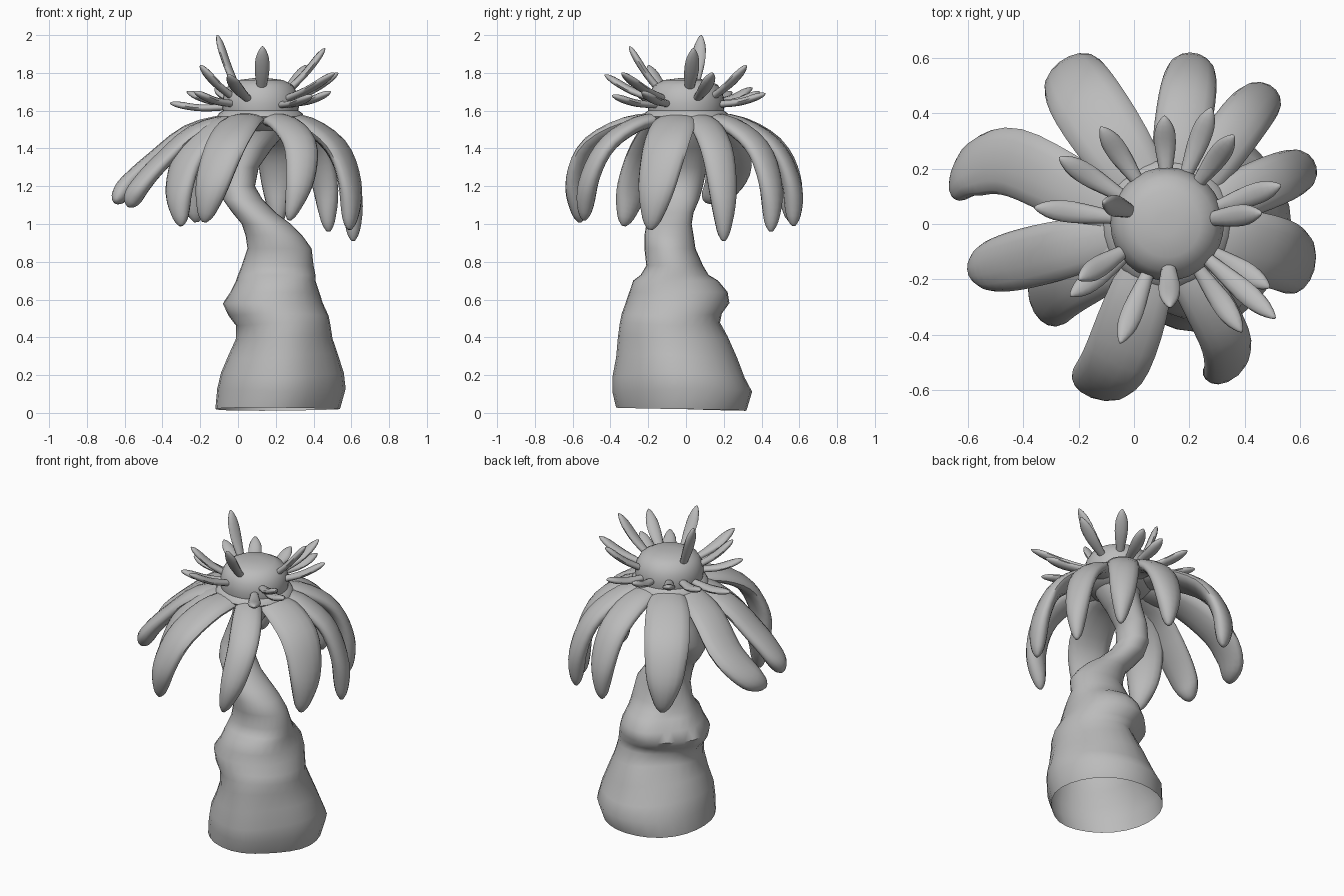
import bpy, bmesh, math
from mathutils import Vector

cube = bpy.data.objects.get("Cube")
if cube:
    bpy.data.objects.remove(cube)

grey = bpy.data.materials.new("stone grey")
grey.use_nodes = True
GREY = (0.5, 0.5, 0.5, 1)
grey.diffuse_color = GREY
grey.node_tree.nodes["Principled BSDF"].inputs["Base Color"].default_value = GREY


def loft(name, rings, cap_start=True, cap_end=True):
    """Skin a row of equal-sized rings into one smooth object."""
    bm = bmesh.new()
    rows = [[bm.verts.new(p) for p in ring] for ring in rings]
    count = len(rows[0])
    for a, b in zip(rows, rows[1:]):
        for i in range(count):
            j = (i + 1) % count
            bm.faces.new((a[i], a[j], b[j], b[i]))
    if cap_start:
        bm.faces.new(rows[0][::-1])
    if cap_end:
        bm.faces.new(rows[-1])
    bmesh.ops.recalc_face_normals(bm, faces=bm.faces)
    mesh = bpy.data.meshes.new(name)
    bm.to_mesh(mesh)
    bm.free()
    mesh.materials.append(grey)
    obj = bpy.data.objects.new(name, mesh)
    bpy.context.collection.objects.link(obj)
    bpy.ops.object.select_all(action='DESELECT')
    obj.select_set(True)
    bpy.context.view_layer.objects.active = obj
    bpy.ops.object.shade_smooth_by_angle(angle=math.radians(60))


def ellipse(centre, side, up, count):
    """Ring of points around a centre, spanned by two half-axes."""
    angles = [math.tau * i / count for i in range(count)]
    return [centre + side * math.cos(a) + up * math.sin(a) for a in angles]


def spline(points, t):
    """Point on a smooth path through all the given points, t from 0 to 1."""
    last = len(points) - 1
    f = min(max(t, 0), 1) * last
    i = min(int(f), last - 1)
    u = f - i
    p1, p2 = points[i], points[i + 1]
    p0 = points[i - 1] if i > 0 else p1 * 2 - p2
    p3 = points[i + 2] if i + 2 <= last else p2 * 2 - p1
    return (p1 * 2 + (p2 - p0) * u + (p0 * 2 - p1 * 5 + p2 * 4 - p3) * u * u
            + (p1 * 3 - p0 - p2 * 3 + p3) * u ** 3) / 2


def tongue(name, path, side, width, depth, steps, count):
    """Flattened tube along a path; width and depth are functions of t."""
    rings = []
    for s in range(steps + 1):
        # closer rings near the rounded tip
        t = 1 - (1 - s / steps) ** 1.6
        tangent = (spline(path, t + 0.03) - spline(path, t - 0.03)).normalized()
        across = (side - tangent * side.dot(tangent)).normalized()
        normal = across.cross(tangent)
        rings.append(ellipse(spline(path, t), across * width(t), normal * depth(t), count))
    loft(name, rings)


def round_tip(t, start):
    """1 along the body, falling to nearly 0 in a rounded end."""
    if t < start:
        return 1
    return max(math.sqrt(max(1 - ((t - start) / (1 - start)) ** 2, 0)), 0.15)


# Trunk: height, then left, right, front and back limits of each ring
trunk_rings = [
    (0.02, -0.12, 0.54, -0.37, 0.32), (0.12, -0.11, 0.57, -0.39, 0.35),
    (0.2, -0.09, 0.56, -0.39, 0.31), (0.3, -0.05, 0.53, -0.37, 0.27),
    (0.4, -0.01, 0.5, -0.36, 0.22), (0.47, -0.01, 0.49, -0.35, 0.18),
    (0.52, -0.05, 0.48, -0.34, 0.19), (0.58, -0.08, 0.45, -0.32, 0.23),
    (0.64, -0.04, 0.43, -0.3, 0.22), (0.7, -0.01, 0.41, -0.28, 0.17),
    (0.73, 0.0, 0.41, -0.24, 0.12), (0.78, 0.02, 0.4, -0.21, 0.09),
    (0.87, 0.05, 0.39, -0.22, 0.05), (0.94, 0.04, 0.34, -0.22, 0.04),
    (1.0, 0.02, 0.28, -0.21, 0.03), (1.06, -0.03, 0.2, -0.19, 0.04),
    (1.13, -0.08, 0.13, -0.16, 0.07), (1.2, -0.09, 0.09, -0.12, 0.09),
    (1.3, -0.06, 0.11, -0.1, 0.11), (1.4, -0.02, 0.18, -0.11, 0.12),
    (1.48, 0.0, 0.25, -0.13, 0.13), (1.56, -0.04, 0.28, -0.17, 0.17),
]
rings = []
for z, x0, x1, y0, y1 in trunk_rings:
    centre = Vector(((x0 + x1) / 2, (y0 + y1) / 2, z))
    ring = ellipse(centre, Vector(((x1 - x0) / 2, 0, 0)), Vector((0, (y1 - y0) / 2, 0)), 28)
    # slight waves make the soft folds
    fold = 0.015 * math.sin(math.pi * min(z / 0.6, 1))
    rise = min(z / 0.65, 1)
    for i, p in enumerate(ring):
        a = math.tau * i / 28
        c, s = math.cos(a), math.sin(a)
        # two opposite corners swell or flatten with height
        bulge = 0
        if z < 0.75 and c > 0 > s:
            bulge = 0.12 * rise ** 2 - 0.08
        elif z < 0.75 and c < 0 < s:
            bulge = 0.04 - 0.18 * rise
        p += (p - centre) * bulge * math.sin(2 * a) ** 2
        p.z += fold * math.sin(2 * a + z * 9)
        if z < 0.1:
            p.z -= 0.008 * s
    rings.append(ring)
loft("trunk", rings, cap_start=False)

# Crown: low dome over a soft rim
HUB = Vector((0.12, 0, 0))
dome_profile = [(0.13, 1.49), (0.2, 1.53), (0.23, 1.57), (0.22, 1.587), (0.2, 1.6),
                (0.205, 1.64), (0.195, 1.69), (0.17, 1.735), (0.12, 1.762), (0.04, 1.772)]
loft("crown_dome", [ellipse(HUB + Vector((0, 0, z)), Vector((r, 0, 0)), Vector((0, r, 0)), 32)
                    for r, z in dome_profile])

# Drooping petals: tip position, sideways bend, half width, straightness
petals = [
    (-0.65, 0.1, 1.12, -0.15, 0.12, 1), (-0.22, 0.56, 1.01, 0.02, 0.13, 0),
    (0.21, 0.57, 0.99, 0.0, 0.1, 0), (0.48, 0.45, 0.96, 0.02, 0.09, 0),
    (0.61, 0.2, 0.91, 0.0, 0.09, 0), (0.59, -0.19, 0.97, 0.05, 0.125, 0),
    (0.27, -0.54, 1.02, 0.09, 0.09, 0), (-0.18, -0.56, 1.01, 0.07, 0.12, 0),
    (-0.3, -0.33, 0.99, -0.06, 0.115, 0.3), (-0.58, -0.17, 1.09, 0.0, 0.105, 1),
]
ROOT_Z = 1.557
for n, (x, y, z, bend, half, straight) in enumerate(petals):
    out = Vector((x, y, 0)) - HUB
    side = Vector((-out.y, out.x, 0)).normalized()

    def at(reach, arched, slanted, shift):
        fall = arched + (slanted - arched) * straight
        return HUB + out * reach + side * bend * shift + Vector((0, 0, ROOT_Z - (ROOT_Z - z) * fall))

    # straighter petals reach their full length later
    slack = 0.06 * straight
    path = [at(0.18, 0, 0, 0), at(0.5, 0.05, 0.15, 0.6), at(0.82 - slack, 0.26, 0.5, 1),
            at(0.98 - slack, 0.6, 0.78, 0.7), at(1, 1, 1, 0)]
    tongue(f"petal_{n + 1}", path, side,
           lambda t: half * (0.7 + 0.34 * math.sin(math.pi * min(t * 1.1, 1) ** 0.9)) * round_tip(t, 0.72),
           lambda t: (0.035 + 0.02 * t) * round_tip(t, 0.8), 18, 14)

# Slim feelers around the dome: tip position
feelers = [
    (-0.12, 0.35, 1.72), (0.11, 0.39, 1.7), (0.28, 0.42, 1.69), (0.36, 0.32, 1.84),
    (0.53, 0.14, 1.8), (0.46, 0.04, 1.93), (0.49, -0.23, 1.7), (0.51, -0.34, 1.8),
    (0.39, -0.39, 1.68), (0.13, -0.3, 1.94), (-0.05, -0.43, 1.79), (-0.23, -0.26, 1.7),
    (-0.2, -0.2, 1.84), (-0.36, 0.06, 1.64), (-0.27, 0.24, 1.7), (-0.11, 0.08, 2.0),
]
for n, place in enumerate(feelers):
    tip = Vector(place)
    flat = Vector((tip.x, tip.y, 0)) - HUB
    # tall feelers start higher up the dome
    lift = 1.62 + 0.25 * (tip.z - 1.64)
    root = HUB + flat.normalized() * (0.17 if tip.z < 1.9 else 0.13) + Vector((0, 0, lift))
    sag = Vector((0, 0, -0.015))
    path = [root, root.lerp(tip, 0.5) + sag, tip]
    side = Vector((-flat.y, flat.x, 0)).normalized()
    tongue(f"feeler_{n + 1}", path, side,
           lambda t: (0.022 + 0.017 * math.sin(math.pi * t ** 1.4)) * round_tip(t, 0.75),
           lambda t: 0.019 * round_tip(t, 0.75), 10, 10)
